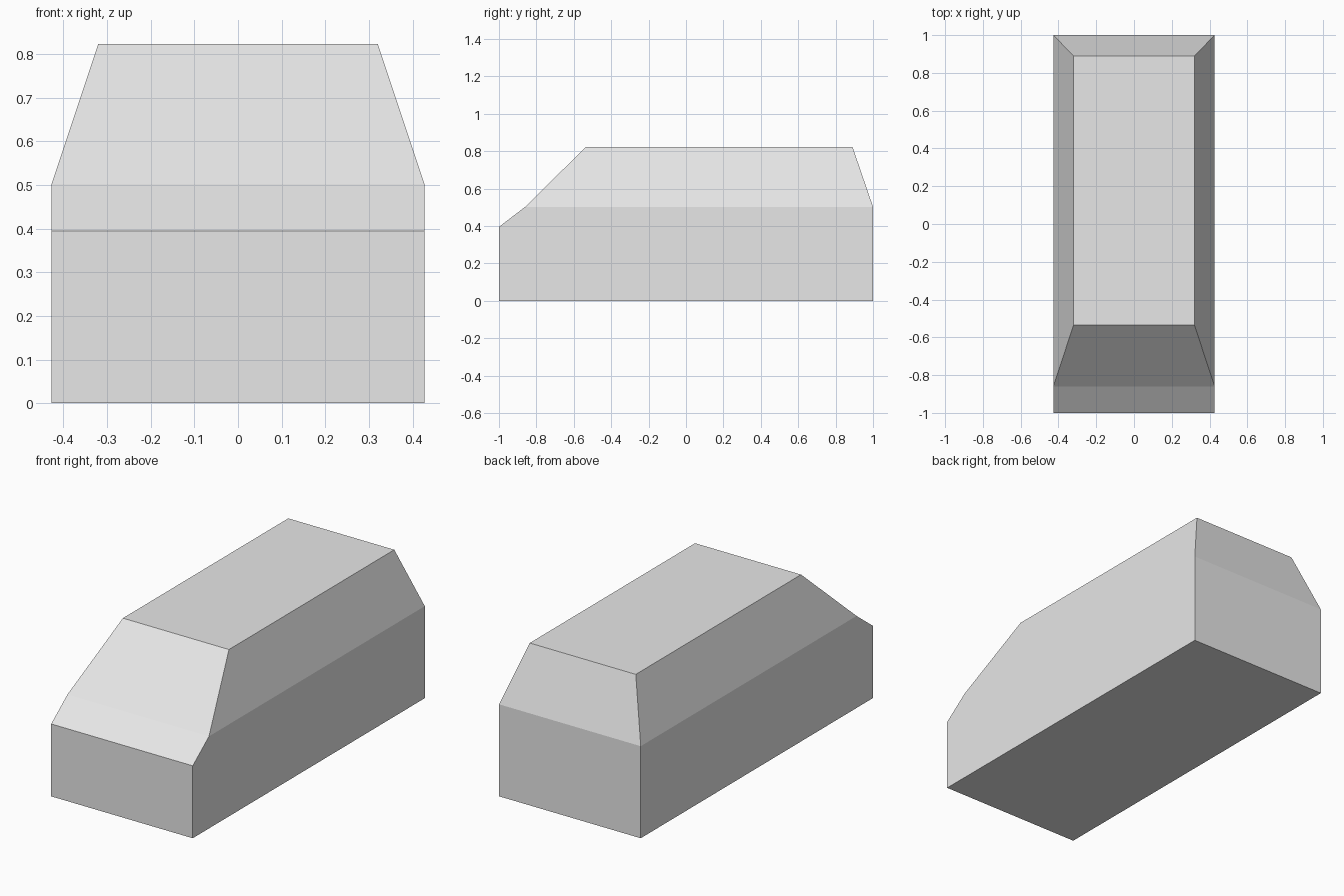
import bpy
import bmesh

cube = bpy.data.objects.get("Cube")
if cube:
    bpy.data.objects.remove(cube, do_unlink=True)

# Single grey paint
grey = bpy.data.materials.new("plain_grey")
grey.use_nodes = True
colour = (0.8, 0.8, 0.8, 1)
grey.diffuse_color = colour
grey.node_tree.nodes["Principled BSDF"].inputs["Base Color"].default_value = colour

# Side outline as (half width, y, z), from the front bottom over the roof to the rear bottom
BODY, ROOF = 0.427, 0.32
outline = [
    (BODY, -1, 0),
    (BODY, -1, 0.395),
    (BODY, -0.86, 0.502),
    (ROOF, -0.535, 0.823),
    (ROOF, 0.89, 0.823),
    (BODY, 1, 0.502),
    (BODY, 1, 0),
]

bm = bmesh.new()
left = [bm.verts.new((w, y, z)) for w, y, z in outline]
right = [bm.verts.new((-w, y, z)) for w, y, z in outline]

# Skin across the width: nose, bonnet, windscreen, roof, tailgate, rear, floor
count = len(outline)
for i in range(count):
    j = (i + 1) % count
    bm.faces.new((left[i], left[j], right[j], right[i]))

# Upright lower sides and inward-leaning upper sides
for side in (left, right):
    bm.faces.new(side[:3] + side[5:])
    bm.faces.new(side[2:6])

bmesh.ops.recalc_face_normals(bm, faces=bm.faces)
mesh = bpy.data.meshes.new("van_body")
bm.to_mesh(mesh)
bm.free()
mesh.materials.append(grey)
body = bpy.data.objects.new("van_body", mesh)
bpy.context.collection.objects.link(body)
